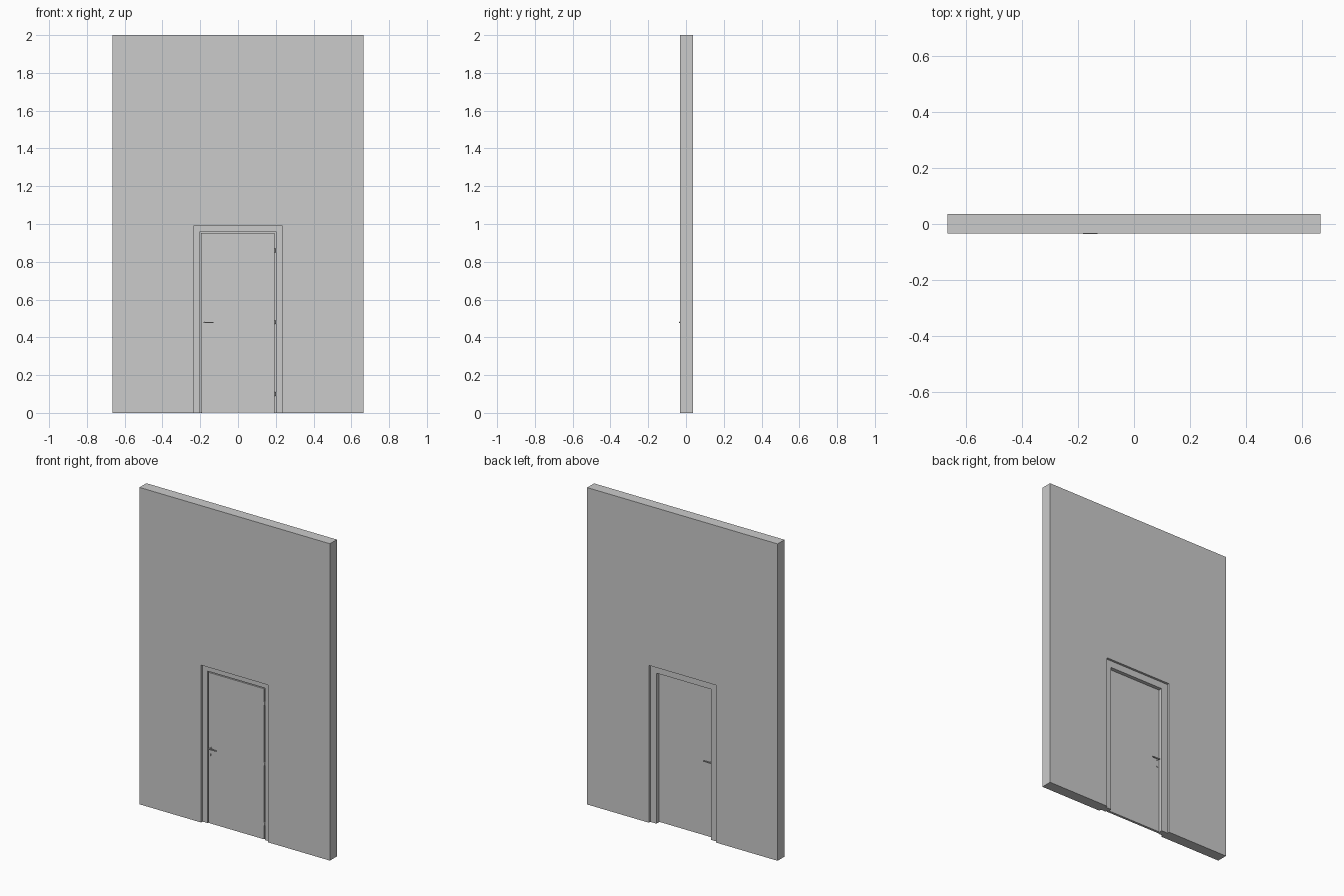
import bpy, bmesh, math
from mathutils import Vector

if "Cube" in bpy.data.objects:
    bpy.data.objects.remove(bpy.data.objects["Cube"])


def finish(name, bm):
    bmesh.ops.recalc_face_normals(bm, faces=bm.faces)
    mesh = bpy.data.meshes.new(name)
    bm.to_mesh(mesh)
    bm.free()
    ob = bpy.data.objects.new(name, mesh)
    bpy.context.collection.objects.link(ob)
    return ob


def arch(name, outer, top, inner, inner_top, y0, y1):
    """Upside-down U profile in xz, extruded along y."""
    pts = [(-outer, 0), (-outer, top), (outer, top), (outer, 0),
           (inner, 0), (inner, inner_top), (-inner, inner_top), (-inner, 0)]
    bm = bmesh.new()
    face = bm.faces.new([bm.verts.new((x, y0, z)) for x, z in pts])
    ext = bmesh.ops.extrude_face_region(bm, geom=[face])
    verts = [v for v in ext["geom"] if isinstance(v, bmesh.types.BMVert)]
    bmesh.ops.translate(bm, verts=verts, vec=(0, y1 - y0, 0))
    return finish(name, bm)


def box(name, lo, hi, bevel=0):
    lo, hi = Vector(lo), Vector(hi)
    bm = bmesh.new()
    bmesh.ops.create_cube(bm, size=1)
    for v in bm.verts:
        v.co = (lo + hi) / 2 + v.co * (hi - lo)
    if bevel:
        bmesh.ops.bevel(bm, geom=bm.edges[:], offset=bevel, segments=2,
                        profile=0.5, affect='EDGES')
    return finish(name, bm)


def cylinder(name, p0, p1, radius, sides=20):
    p0, p1 = Vector(p0), Vector(p1)
    bm = bmesh.new()
    bmesh.ops.create_cone(bm, cap_ends=True, segments=sides, radius1=radius,
                          radius2=radius, depth=(p1 - p0).length)
    rot = (p1 - p0).to_track_quat('Z', 'Y')
    for v in bm.verts:
        v.co = (p0 + p1) / 2 + rot @ v.co
    ob = finish(name, bm)
    ob.data.shade_smooth()
    ob.data.set_sharp_from_angle(angle=math.radians(40))
    return ob


# Wall with the doorway cut to the floor
arch("wall", 0.665, 2.0, 0.234, 0.993, -0.033, 0.036)

# Frame: wide rebate in front, narrower stop behind the leaf
FRONT, LEAF_BACK, BACK = -0.018, -0.002, 0.022
arch("frame_front", 0.234, 0.993, 0.200, 0.959, FRONT, LEAF_BACK)
arch("frame_stop", 0.234, 0.993, 0.191, 0.950, LEAF_BACK, BACK)

# Door leaf
box("door_leaf", (-0.195, FRONT, 0.003), (0.194, LEAF_BACK - 0.0005, 0.953))

# Hinges in the right-hand gap
for i, z in enumerate((0.10, 0.48, 0.86)):
    cylinder(f"hinge_{i}", (0.197, FRONT + 0.002, z - 0.01),
             (0.197, FRONT + 0.002, z + 0.01), 0.003, 12)

# Lever handle and keyhole rose on both sides
for side, y, d in (("front", FRONT, -1), ("back", LEAF_BACK, 1)):
    cylinder(f"handle_rose_{side}", (-0.178, y, 0.479),
             (-0.178, y + d * 0.002, 0.479), 0.008)
    cylinder(f"handle_stem_{side}", (-0.178, y, 0.479),
             (-0.178, y + d * 0.016, 0.479), 0.004)
    ys = sorted((y + d * 0.012, y + d * 0.018))
    box(f"lever_{side}", (-0.182, ys[0], 0.475), (-0.130, ys[1], 0.482), 0.0012)
    cylinder(f"key_rose_{side}", (-0.178, y, 0.437),
             (-0.178, y + d * 0.002, 0.437), 0.007)
    ys = sorted((y, y + d * 0.003))
    box(f"key_barrel_{side}", (-0.180, ys[0], 0.432), (-0.176, ys[1], 0.442))
